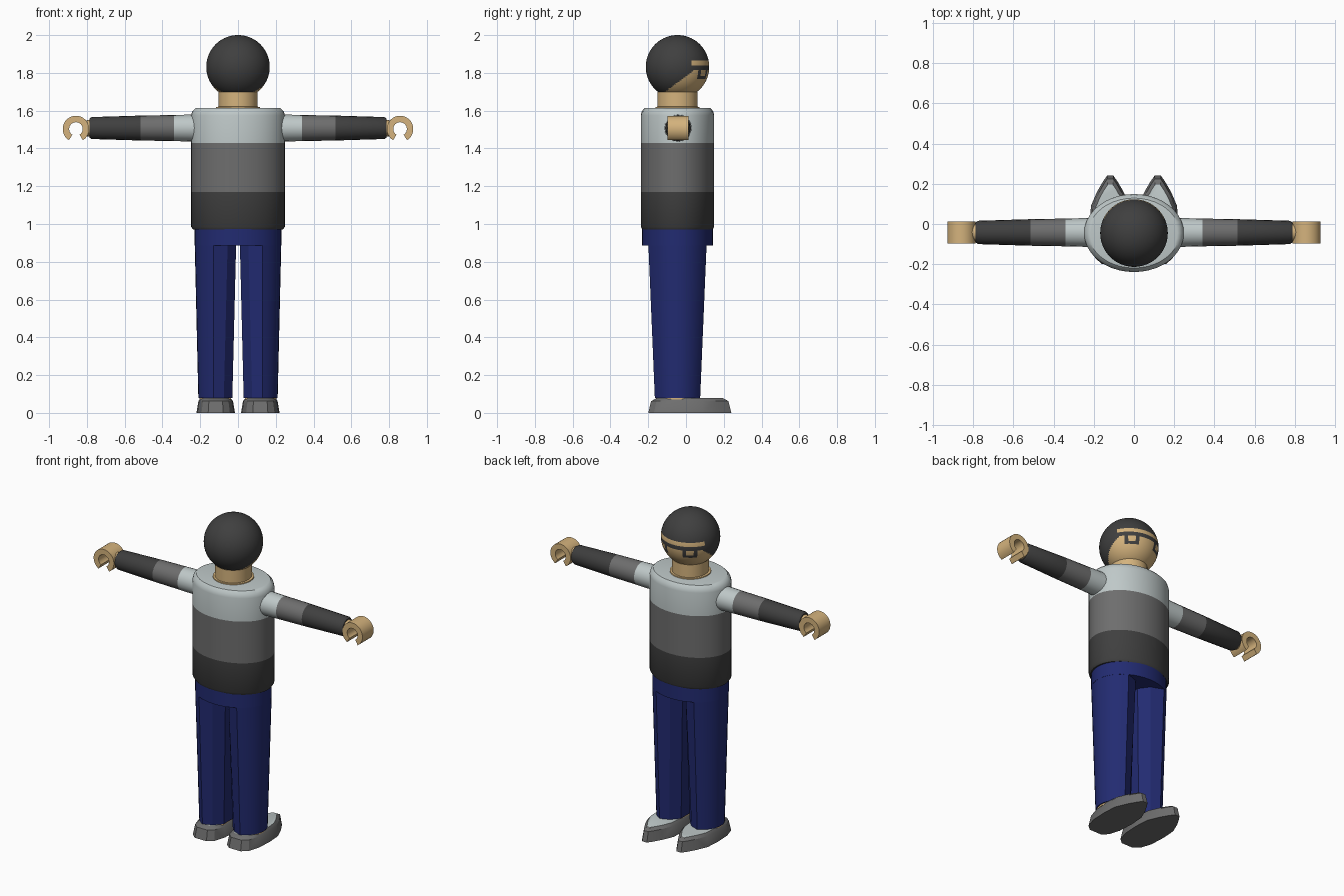
import bpy, bmesh, math
from math import sin, cos, pi, radians, degrees, atan2

if "Cube" in bpy.data.objects:
    bpy.data.objects.remove(bpy.data.objects["Cube"])

YC = -0.045  # body axis in y


def material(name, rgb):
    m = bpy.data.materials.new(name)
    m.diffuse_color = (*rgb, 1)
    m.use_nodes = True
    m.node_tree.nodes["Principled BSDF"].inputs["Base Color"].default_value = m.diffuse_color
    return m


LIGHT = material("light_grey", (0.52, 0.58, 0.58))
MID = material("mid_grey", (0.155, 0.155, 0.155))
DARK = material("dark_grey", (0.05, 0.05, 0.05))
SKIN = material("skin_tan", (0.66, 0.45, 0.205))
BLUE = material("trouser_blue", (0.016, 0.024, 0.165))


def finish(name, bm, mats, angle=35):
    """Turn a bmesh into a smooth-by-angle object."""
    bmesh.ops.recalc_face_normals(bm, faces=bm.faces[:])
    me = bpy.data.meshes.new(name)
    bm.to_mesh(me)
    bm.free()
    for m in mats:
        me.materials.append(m)
    ob = bpy.data.objects.new(name, me)
    bpy.context.collection.objects.link(ob)
    bpy.ops.object.select_all(action='DESELECT')
    ob.select_set(True)
    bpy.context.view_layer.objects.active = ob
    bpy.ops.object.shade_smooth_by_angle(angle=radians(angle))
    return ob


def loft(name, rings, mats, bands=None, caps=(0, 0), angle=35):
    """Skin a list of equal-length rings; bands gives a material per strip."""
    bm = bmesh.new()
    vs = [[bm.verts.new(p) for p in r] for r in rings]
    n = len(rings[0])
    for i in range(len(rings) - 1):
        for j in range(n):
            k = (j + 1) % n
            f = bm.faces.new((vs[i][j], vs[i][k], vs[i + 1][k], vs[i + 1][j]))
            f.material_index = bands[i] if bands else 0
    for ring, idx in ((vs[0], caps[0]), (vs[-1], caps[1])):
        bm.faces.new(ring).material_index = idx
    return finish(name, bm, mats, angle)


def oval_z(rx, ry, z, n=40):
    return [(rx * cos(2 * pi * i / n), YC + ry * sin(2 * pi * i / n), z) for i in range(n)]


def oval_x(x, r, z, n=20):
    return [(x, -0.042 + r * cos(2 * pi * i / n), z + r * sin(2 * pi * i / n)) for i in range(n)]


# Jumper torso with three colour bands
torso = [(0.238, 0.185, 0.97), (0.248, 0.194, 0.985), (0.248, 0.194, 1.17), (0.248, 0.194, 1.43),
         (0.248, 0.194, 1.575), (0.242, 0.189, 1.597), (0.226, 0.174, 1.613), (0.215, 0.163, 1.615)]
loft("torso", [oval_z(*t) for t in torso], [DARK, MID, LIGHT],
     [0, 0, 1, 2, 2, 2, 2], (0, 2))

# Neck and its flared base
loft("neck", [oval_z(0.118, 0.118, 1.612), oval_z(0.116, 0.116, 1.62), oval_z(0.103, 0.106, 1.621),
              oval_z(0.103, 0.106, 1.70)], [SKIN])


# Head: hair, face and painted spectacles chosen by angle and height
def head_colour(c):
    az, z = abs(degrees(atan2(c.x, c.y - YC))), c.z
    if 1.815 < z < 1.84 and az < 74:
        return 0
    if 1.765 < z < 1.84 and 18 < az < 48:
        return 1 if 26 < az < 40 and 1.785 < z else 0
    if 1.84 <= z < 1.865:
        return 1 if az < 62 else 0
    return 1 if z < 1.84 and c.y > -0.11 + (z - 1.70) * 1.3 else 0


bm = bmesh.new()
bmesh.ops.create_uvsphere(bm, u_segments=96, v_segments=64, radius=0.168)
bmesh.ops.translate(bm, vec=(0, YC, 1.832), verts=bm.verts[:])
for f in bm.faces:
    f.material_index = head_colour(f.calc_center_median())
finish("head", bm, [DARK, SKIN])

# Hips
loft("hips", [oval_z(0.23, 0.187, 0.887), oval_z(0.23, 0.187, 0.98)], [BLUE])


def leg_ring(z, inner, outer, half):
    """Outer hip arc closed by a faceted inner side."""
    a = 0.13
    arc = []
    t0 = math.acos(a / 0.23)
    for i in range(13):
        t = -t0 + 2 * t0 * i / 12
        k = (0.23 * cos(t) - a) / (0.23 - a)
        arc.append((a + k * (outer - a), half * sin(t) / sin(t0)))
    mid = inner + 0.045
    arc += [(mid, half * 0.82), (inner, half * 0.42), (inner, -half * 0.42), (mid, -half * 0.82)]
    return [(x, YC + y, z) for x, y in arc]


SHOE = [(-0.2, 0.04), (-0.17, 0.075), (-0.1, 0.097), (0, 0.102), (0.09, 0.096),
        (0.16, 0.066), (0.21, 0.037), (0.24, 0.016)]


def shoe_ring(z, sx, sy):
    side = [(w * sx, 0.02 + (y - 0.02) * sy) for y, w in SHOE]
    return [(0.118 + x, y, z) for x, y in side] + [(0.118 - x, y, z) for x, y in reversed(side)]


def hand_ring(t):
    """Rectangular section of the C-shaped grip."""
    return [(0.858 + r * cos(t), y, 1.503 + r * sin(t))
            for r, y in ((0.036, -0.098), (0.07, -0.098), (0.07, 0.012), (0.036, 0.012))]


# Paired parts
for label, s in (("right", 1), ("left", -1)):
    def side(rings):
        return [[(s * x, y, z) for x, y, z in r] for r in rings]

    loft(label + "_leg", side([leg_ring(0.08, 0.03, 0.21, 0.12), leg_ring(0.89, 0.01, 0.229, 0.154)]),
         [BLUE], angle=25)
    # Ankle
    loft(label + "_ankle", side([leg_ring(0.07, 0.036, 0.204, 0.113), leg_ring(0.084, 0.036, 0.204, 0.113)]),
         [SKIN])
    # Shoe with pale instep
    loft(label + "_shoe", side([shoe_ring(0, 1, 1), shoe_ring(0.062, 0.9, 0.93), shoe_ring(0.078, 0.78, 0.8)]),
         [MID, LIGHT], [0, 0], (0, 1), angle=30)
    # Sleeve with three colour bands
    loft(label + "_arm", side([oval_x(0.18, 0.073, 1.508), oval_x(0.34, 0.069, 1.508), oval_x(0.515, 0.066, 1.508),
                               oval_x(0.775, 0.058, 1.508), oval_x(0.787, 0.05, 1.508)]),
         [LIGHT, MID, DARK], [0, 1, 2, 2], (0, 2))
    # Wrist and gripping hand
    loft(label + "_wrist", side([oval_x(0.78, 0.045, 1.508), oval_x(0.815, 0.04, 1.506)]), [SKIN])
    loft(label + "_hand", side([hand_ring(radians(-58 + 296 * i / 28)) for i in range(29)]), [SKIN])
